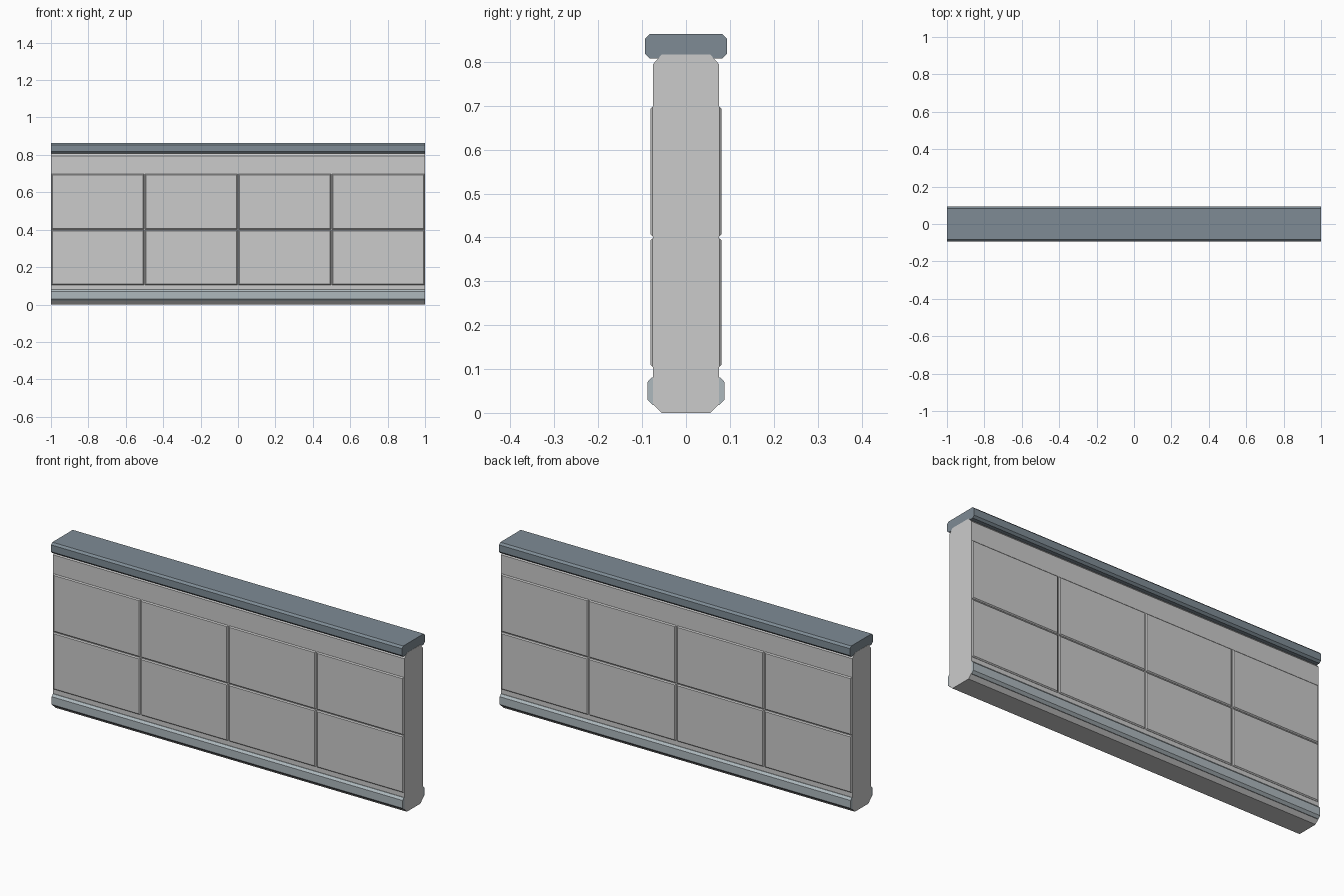
import bpy, bmesh

if "Cube" in bpy.data.objects:
    bpy.data.objects.remove(bpy.data.objects["Cube"])


def material(name, color):
    m = bpy.data.materials.new(name)
    m.diffuse_color = (*color, 1)
    m.use_nodes = True
    m.node_tree.nodes["Principled BSDF"].inputs["Base Color"].default_value = m.diffuse_color
    return m


def finish(name, bm, mat, mirror):
    bmesh.ops.recalc_face_normals(bm, faces=bm.faces)
    mesh = bpy.data.meshes.new(name)
    bm.to_mesh(mesh)
    bm.free()
    mesh.materials.append(mat)
    ob = bpy.data.objects.new(name, mesh)
    bpy.context.collection.objects.link(ob)
    if mirror:
        mod = ob.modifiers.new("Mirror", 'MIRROR')
        mod.use_axis = (False, True, False)
    return ob


def extrude_profile(name, points, half, mat, mirror=False):
    """Sweep a (y, z) profile along x from -half to half."""
    bm = bmesh.new()
    face = bm.faces.new([bm.verts.new((-half, y, z)) for y, z in points])
    ext = bmesh.ops.extrude_face_region(bm, geom=[face])
    verts = [v for v in ext["geom"] if isinstance(v, bmesh.types.BMVert)]
    bmesh.ops.translate(bm, verts=verts, vec=(2 * half, 0, 0))
    return finish(name, bm, mat, mirror)


def symmetric(side):
    """Close a half profile by reflecting it across y = 0."""
    return side + [(-y, z) for y, z in reversed(side)]


def panel(name, x0, x1, z0, z1, mat):
    """Thin slab on the front face with chamfered rim, mirrored to the back."""
    c = 0.005
    bm = bmesh.new()
    rings = []
    for y, inset in ((-0.07, 0), (-0.076, 0), (-0.081, c)):
        rings.append([bm.verts.new((x, y, z)) for x, z in (
            (x0 + inset, z0 + inset), (x1 - inset, z0 + inset),
            (x1 - inset, z1 - inset), (x0 + inset, z1 - inset))])
    for a, b in zip(rings, rings[1:]):
        for i in range(4):
            j = (i + 1) % 4
            bm.faces.new((a[i], a[j], b[j], b[i]))
    bm.faces.new(rings[0])
    bm.faces.new(rings[-1])
    return finish(name, bm, mat, True)


concrete = material("concrete", (0.62, 0.64, 0.65))
slate = material("slate", (0.21, 0.26, 0.30))
trim = material("trim", (0.42, 0.48, 0.51))

# Wall body with chamfered top and bottom
extrude_profile("wall_core", symmetric([
    (0.055, 0), (0.075, 0.02), (0.075, 0.795), (0.055, 0.817)]), 1.0, concrete)

# Coping on top
extrude_profile("top_cap", symmetric([
    (0.083, 0.808), (0.093, 0.818), (0.093, 0.853), (0.083, 0.863)]), 0.999, slate)

# Base moulding on both sides
extrude_profile("base_trim", [
    (-0.06, 0.018), (-0.076, 0.018), (-0.088, 0.03),
    (-0.088, 0.07), (-0.078, 0.081), (-0.06, 0.081)], 0.999, trim, True)

# Raised panels: four columns, two rows, both sides
gap = 0.003
for row, (z0, z1) in enumerate(((0.105, 0.398), (0.402, 0.698))):
    for col in range(4):
        x = -1 + 0.5 * col
        panel(f"panel_{row}_{col}", x + gap, x + 0.5 - gap, z0, z1, concrete)
